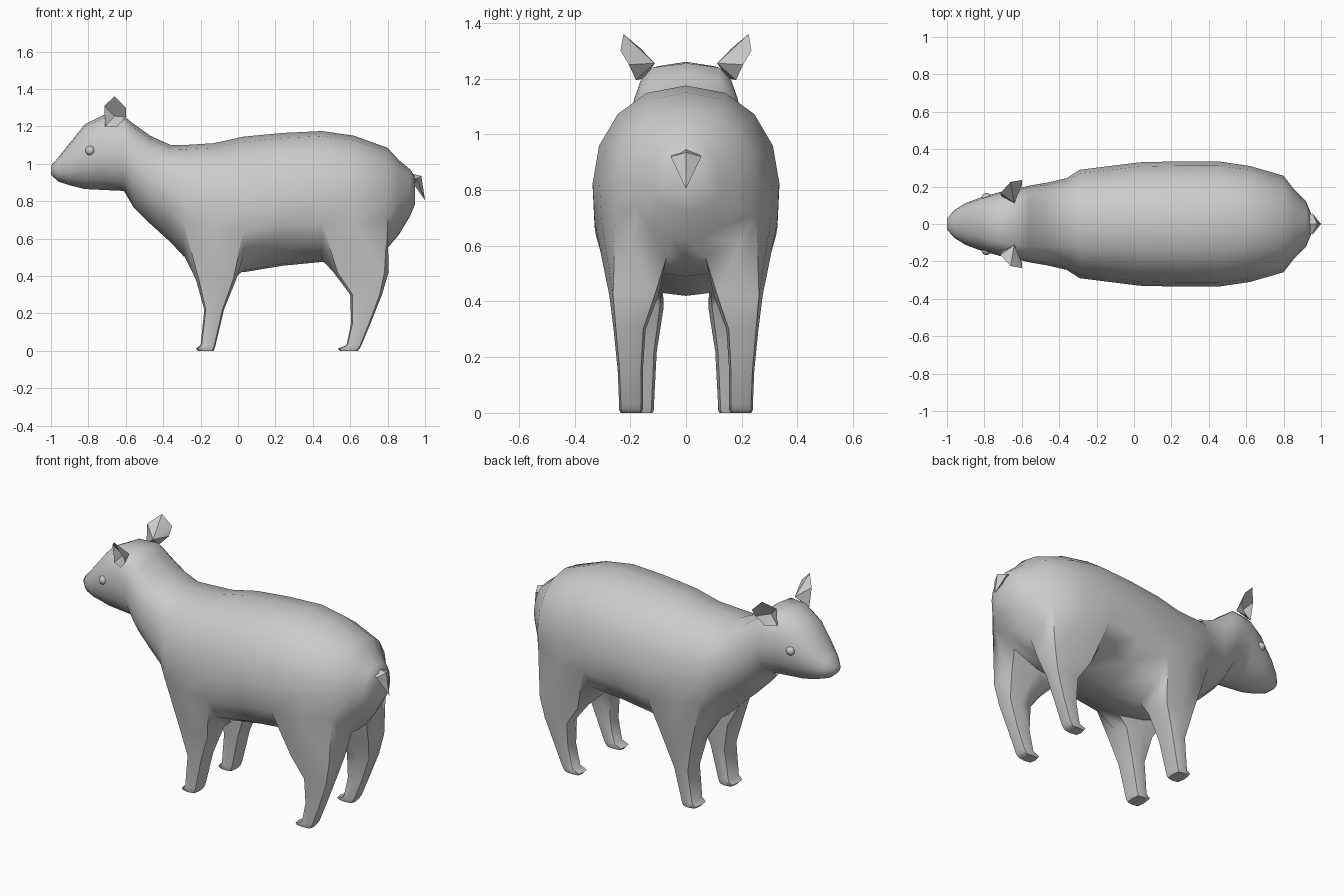
import bpy, bmesh, math

if "Cube" in bpy.data.objects:
    bpy.data.objects.remove(bpy.data.objects["Cube"])

N = 16  # points round each body section


def finish(bm, name, angle):
    bmesh.ops.delete(bm, geom=[v for v in bm.verts if not v.link_faces], context='VERTS')
    bmesh.ops.recalc_face_normals(bm, faces=bm.faces[:])
    mesh = bpy.data.meshes.new(name)
    bm.to_mesh(mesh)
    bm.free()
    ob = bpy.data.objects.new(name, mesh)
    bpy.context.collection.objects.link(ob)
    bpy.ops.object.select_all(action='DESELECT')
    ob.select_set(True)
    bpy.context.view_layer.objects.active = ob
    bpy.ops.object.shade_smooth_by_angle(angle=math.radians(angle))
    return ob


def bridge(bm, a, b, skip=()):
    n = len(a)
    for k in range(n):
        if k not in skip:
            bm.faces.new((a[k], a[(k + 1) % n], b[(k + 1) % n], b[k]))


# Body, neck and head sections: x, top z, bottom z, half width, roundness of the top
stations = [
    (-1.0, .99, .94, .03, .9), (-.96, 1.035, .905, .075, .9), (-.90, 1.11, .885, .112, .85),
    (-.82, 1.21, .865, .142, .75), (-.72, 1.26, .86, .17, .58), (-.61, 1.255, .855, .192, .5),
    (-.56, 1.215, .77, .205, .55), (-.47, 1.15, .68, .22, .65), (-.36, 1.10, .58, .245, .75),
    (-.29, 1.10, .505, .29, .85), (-.13, 1.11, .45, .31, .9), (.03, 1.145, .42, .33, .9),
    (.24, 1.165, .455, .335, .9), (.45, 1.175, .475, .335, .9), (.62, 1.15, .49, .31, .9),
    (.80, 1.085, .55, .258, .9), (.86, 1.02, .62, .18, .9), (.92, .97, .72, .12, .9),
    (.945, .935, .78, .06, .9)]

# Fuller flanks and flatter belly behind the neck: width and depth factors
under = {5: (.98, -.40), 6: (.74, -.75), 7: (.27, -.97)}

# Leg sections: z, front x, back x, inner y, outer y; keyed by first body station
legs = {
    9: [(.38, -.225, -.01, .08, .265), (.22, -.18, -.075, .105, .24),
        (.03, -.20, -.12, .115, .23), (.012, -.225, -.125, .115, .23),
        (0, -.215, -.13, .12, .225)],
    13: [(.42, .51, .805, .10, .275), (.30, .60, .77, .145, .26),
         (.15, .605, .71, .155, .245), (.03, .58, .66, .155, .24),
         (.012, .535, .65, .155, .24), (0, .545, .64, .16, .235)]}

bm = bmesh.new()
rings = []
for x, top, bot, w, p in stations:
    ring = []
    for k in range(N):
        a = 2 * math.pi * k / N
        s, c = math.sin(a), math.cos(a)
        f = abs(s) ** (p if c > 0 else 1)
        if x > -.3 and min(k, N - k) in under:
            f, c = under[min(k, N - k)]
        ring.append(bm.verts.new((x, w * math.copysign(f, s),
                                  (top + bot) / 2 + (top - bot) / 2 * c)))
    rings.append(ring)
for i in range(len(rings) - 1):
    hole = any(i in (j, j + 1) for j in legs)
    bridge(bm, rings[i], rings[i + 1], (5, 6, 9, 10) if hole else ())
bm.faces.new(rings[0])
bm.faces.new(rings[-1])

# Legs grown out of the openings in the belly, both sides
loop = [(0, 5), (1, 5), (2, 5), (2, 6), (2, 7), (1, 7), (0, 7), (0, 6)]
for first, sections in legs.items():
    for side in (1, -1):
        prev = [rings[first + i][k if side > 0 else N - k] for i, k in loop]
        for z, x0, x1, y0, y1 in sections:
            ring = []
            for i, k in loop:
                u, v = i - 1, 6 - k
                r = .85 if u and v else 1
                ring.append(bm.verts.new(((x0 + x1) / 2 + (x1 - x0) / 2 * u * r,
                                          side * ((y0 + y1) / 2 + (y1 - y0) / 2 * v * r), z)))
            bridge(bm, prev, ring)
            prev = ring
        bm.faces.new(prev)
finish(bm, "body", 60)

# Tail
bm = bmesh.new()
root = [bm.verts.new(p) for p in ((.88, 0, .96), (.88, .05, .93), (.88, 0, .88), (.88, -.05, .93))]
mid = [bm.verts.new(p) for p in ((.98, 0, .935), (.955, .055, .92), (.94, 0, .89), (.955, -.055, .92))]
tip = bm.verts.new((1.0, 0, .805))
bridge(bm, root, mid)
bm.faces.new(root)
for k in range(4):
    bm.faces.new((mid[k], mid[(k + 1) % 4], tip))
finish(bm, "tail", 30)

# Cupped ears and eyes
rim = [(-.66, .225, 1.36), (-.715, .165, 1.31), (-.71, .15, 1.2),
       (-.65, .18, 1.195), (-.60, .205, 1.25), (-.60, .235, 1.30)]
for side, label in ((1, "left"), (-1, "right")):
    bm = bmesh.new()
    edge = [bm.verts.new((x, side * y, z)) for x, y, z in rim]
    for x, y, z in ((-.64, .112, 1.255), (-.66, .14, 1.255)):  # back, then hollow
        centre = bm.verts.new((x, side * y, z))
        for k in range(6):
            bm.faces.new((edge[k], edge[(k + 1) % 6], centre))
    finish(bm, label + "_ear", 35)

    bm = bmesh.new()
    bmesh.ops.create_uvsphere(bm, u_segments=12, v_segments=8, radius=.026)
    bmesh.ops.translate(bm, verts=bm.verts[:], vec=(-.79, side * .14, 1.07))
    finish(bm, label + "_eye", 60)
